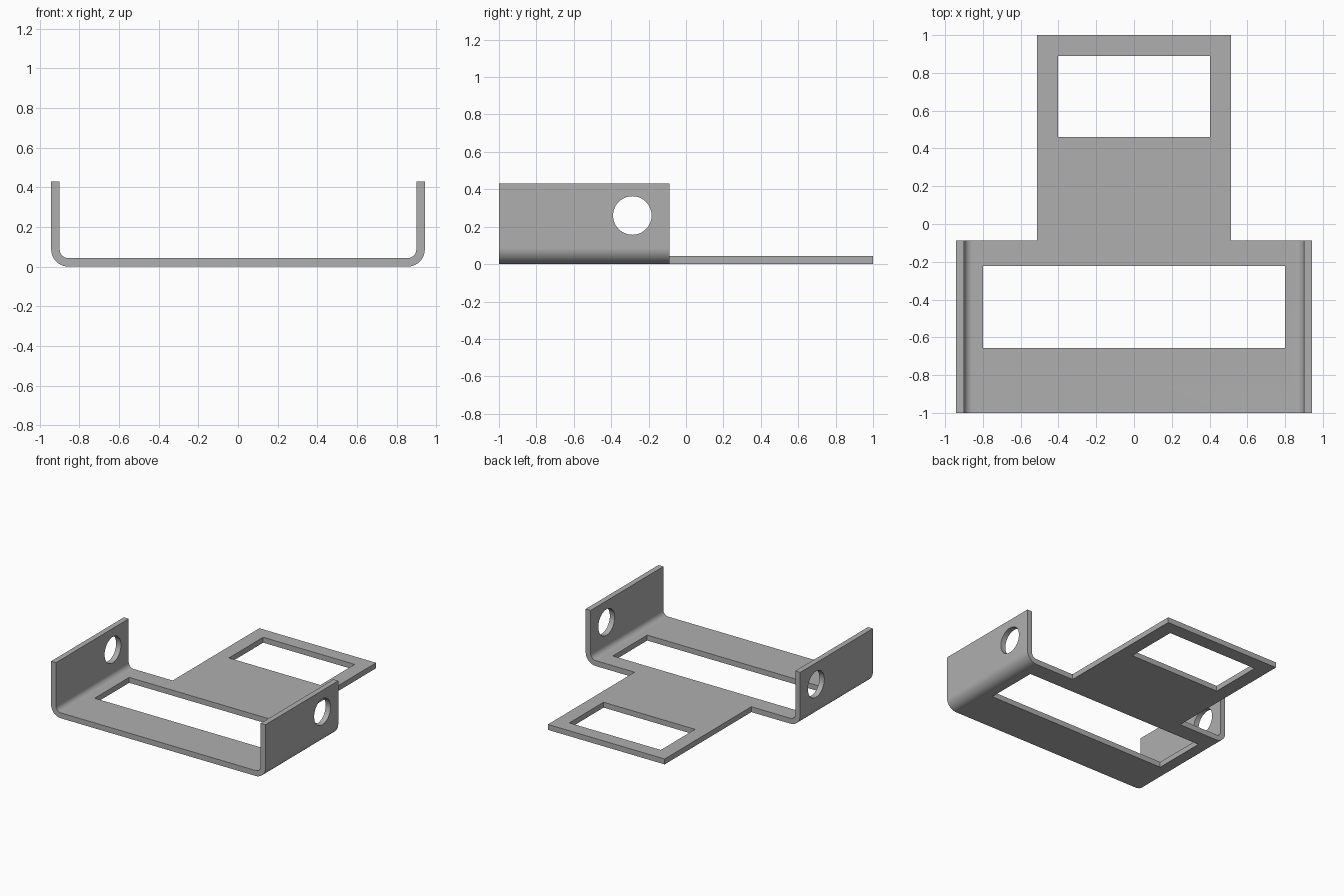
import bpy, bmesh
from math import sin, cos, pi, radians
from mathutils import Matrix, Vector

cube = bpy.data.objects.get("Cube")
if cube:
    bpy.data.objects.remove(cube, do_unlink=True)

HALF_W, HEIGHT, T = 0.942, 0.43, 0.043   # channel half width, flange height, sheet thickness
R_IN, R_OUT = 0.043, 0.086               # bend radii
FLANGE_END = -0.087                      # back end of the flanges
TONGUE = 0.513                           # half width of the rear tongue

steel = bpy.data.materials.new("grey steel")
steel.use_nodes = True
steel.diffuse_color = (0.43, 0.43, 0.43, 1)
steel.node_tree.nodes["Principled BSDF"].inputs["Base Color"].default_value = (0.43, 0.43, 0.43, 1)


def to_object(name, bm):
    bmesh.ops.recalc_face_normals(bm, faces=bm.faces)
    mesh = bpy.data.meshes.new(name)
    bm.to_mesh(mesh)
    bm.free()
    ob = bpy.data.objects.new(name, mesh)
    bpy.context.collection.objects.link(ob)
    mesh.materials.append(steel)
    return ob


def box(name, x0, x1, y0, y1, z0, z1):
    bm = bmesh.new()
    size = Matrix.Diagonal((x1 - x0, y1 - y0, z1 - z0, 1))
    centre = Matrix.Translation(((x0 + x1) / 2, (y0 + y1) / 2, (z0 + z1) / 2))
    bmesh.ops.create_cube(bm, size=1, matrix=centre @ size)
    return to_object(name, bm)


def bend(radius, segments=10):
    """Quarter arc on the +x side, from the floor up to the flange."""
    cx, cz = HALF_W - R_OUT, R_OUT
    angles = [pi / 2 * i / segments for i in range(segments + 1)]
    return [(cx + radius * sin(a), cz - radius * cos(a)) for a in angles]


# Folded sheet: U profile extruded from front to back
outer = bend(R_OUT) + [(HALF_W, HEIGHT)]
inner = [(HALF_W - T, HEIGHT)] + bend(R_IN)[::-1]
half = outer + inner
profile = half + [(-x, z) for x, z in reversed(half)]
bm = bmesh.new()
face = bm.faces.new([bm.verts.new((x, -1, z)) for x, z in profile])
swept = bmesh.ops.extrude_face_region(bm, geom=[face])
bmesh.ops.translate(bm, vec=Vector((0, 2, 0)),
                    verts=[v for v in swept["geom"] if isinstance(v, bmesh.types.BMVert)])
bracket = to_object("bracket", bm)

# Cutters: notches beside the tongue, two windows, and the round flange holes
cutters = [
    box("left_notch", TONGUE, 1.2, FLANGE_END, 1.2, -0.2, 0.7),
    box("right_notch", -1.2, -TONGUE, FLANGE_END, 1.2, -0.2, 0.7),
    box("front_window", -0.8, 0.8, -0.656, -0.223, -0.2, 0.2),
    box("rear_window", -0.402, 0.402, 0.46, 0.89, -0.2, 0.2),
]
bm = bmesh.new()
bmesh.ops.create_cone(bm, cap_ends=True, segments=48, radius1=0.103, radius2=0.103, depth=2.4,
                      matrix=Matrix.Translation((0, -0.287, 0.26)) @ Matrix.Rotation(pi / 2, 4, 'Y'))
cutters.append(to_object("flange_holes", bm))

bpy.ops.object.select_all(action='DESELECT')
bracket.select_set(True)
bpy.context.view_layer.objects.active = bracket
for cutter in cutters:
    cutter.hide_render = True
    mod = bracket.modifiers.new(cutter.name, 'BOOLEAN')
    mod.operation = 'DIFFERENCE'
    mod.solver = 'EXACT'
    mod.object = cutter
    bpy.ops.object.modifier_apply(modifier=mod.name)
    bpy.data.objects.remove(cutter, do_unlink=True)

# Smooth bends and holes, crisp sheet edges
bpy.ops.object.shade_smooth_by_angle(angle=radians(30))
weighted = bracket.modifiers.new("flat face shading", 'WEIGHTED_NORMAL')
weighted.keep_sharp = True
